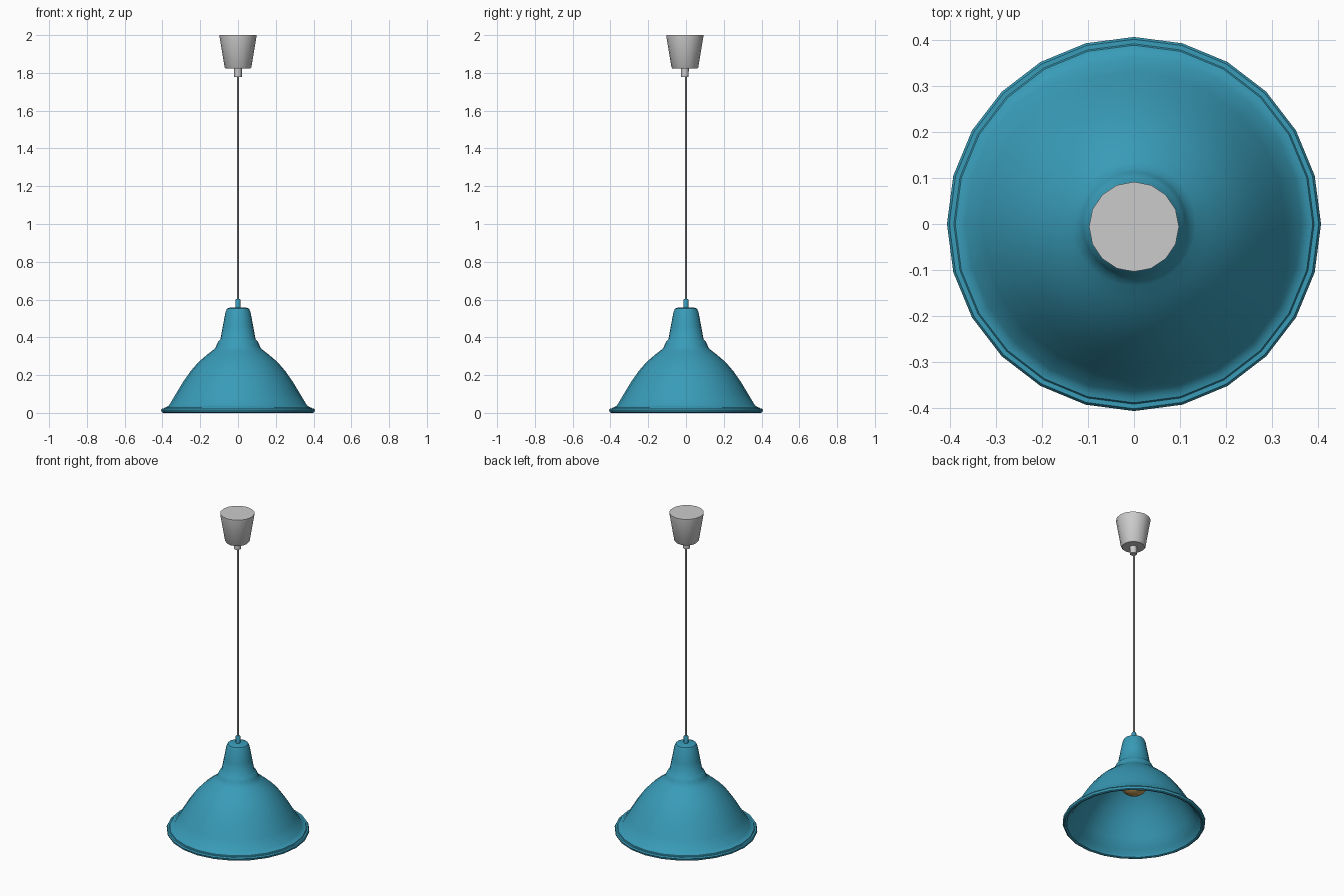
import bpy, bmesh, math

if "Cube" in bpy.data.objects:
    bpy.data.objects.remove(bpy.data.objects["Cube"])


def material(name, rgb):
    m = bpy.data.materials.new(name)
    m.diffuse_color = (*rgb, 1)
    m.use_nodes = True
    m.node_tree.nodes["Principled BSDF"].inputs["Base Color"].default_value = m.diffuse_color
    return m


def lathe(name, profile, sides, mat=None, closed=False, y=0.0, angle=40):
    """Revolve (radius, z) points about the z axis; radius 0 becomes a pole."""
    bm = bmesh.new()
    rings = []
    for r, z in profile:
        if r == 0:
            rings.append([bm.verts.new((0, y, z))] * sides)
        else:
            rings.append([bm.verts.new((r * math.cos(2 * math.pi * i / sides),
                                        y + r * math.sin(2 * math.pi * i / sides), z))
                          for i in range(sides)])
    pairs = list(zip(rings, rings[1:]))
    if closed:
        pairs.append((rings[-1], rings[0]))
    for a, b in pairs:
        for i in range(sides):
            j = (i + 1) % sides
            corners = list(dict.fromkeys((a[i], a[j], b[j], b[i])))
            bm.faces.new(corners)
    bmesh.ops.recalc_face_normals(bm, faces=bm.faces)
    mesh = bpy.data.meshes.new(name)
    bm.to_mesh(mesh)
    bm.free()
    ob = bpy.data.objects.new(name, mesh)
    bpy.context.collection.objects.link(ob)
    if mat:
        mesh.materials.append(mat)
    bpy.ops.object.select_all(action='DESELECT')
    ob.select_set(True)
    bpy.context.view_layer.objects.active = ob
    bpy.ops.object.shade_smooth_by_angle(angle=math.radians(angle))
    return ob


teal = material("teal_enamel", (0.04, 0.33, 0.48))
amber = material("amber_bulb", (0.55, 0.33, 0.10))

# Shade: outer skin from crown to rolled rim, then back up the inside
outer = [(0.0, 0.557), (0.045, 0.557), (0.058, 0.552), (0.066, 0.535),
         (0.08, 0.46), (0.093, 0.39), (0.104, 0.38), (0.113, 0.36),
         (0.121, 0.342), (0.135, 0.33), (0.165, 0.307), (0.21, 0.268),
         (0.25, 0.222), (0.29, 0.165), (0.33, 0.098), (0.365, 0.04), (0.38, 0.03)]
rim = [(0.389, 0.028), (0.392, 0.024), (0.402, 0.024), (0.407, 0.016),
       (0.403, 0.004), (0.395, 0.0), (0.384, 0.004), (0.378, 0.018)]
inner = [(max(r - 0.007, 0), z - 0.005) for r, z in reversed(outer[:-1])]
lathe("shade", outer + rim + inner, 24, teal)

# Cord grip on top of the shade
lathe("cord_grip", [(0, 0.55), (0.013, 0.55), (0.013, 0.598), (0.009, 0.603), (0, 0.603)],
      12, teal)

# Cord
lathe("cord", [(0, 0.59), (0.0045, 0.59), (0.0045, 1.79), (0, 1.79)], 8)

# Ceiling canopy with its cord nipple
lathe("ceiling_canopy", [(0, 2.0), (0.098, 2.0), (0.098, 1.992), (0.071, 1.83),
                         (0.065, 1.822), (0, 1.822)], 16, y=-0.006)
lathe("canopy_nipple", [(0, 1.83), (0.021, 1.83), (0.02, 1.777), (0, 1.777)],
      12, y=-0.006)

# Bulb and the socket that holds it inside the neck
R, ZC = 0.088, 0.283
globe = [(R * math.sin(math.radians(a)), ZC - R * math.cos(math.radians(a)))
         for a in range(15, 136, 15)]
lathe("bulb", [(0, ZC - R)] + globe + [(0.04, 0.375), (0.036, 0.41), (0, 0.41)],
      24, amber)
lathe("bulb_socket", [(0, 0.395), (0.042, 0.395), (0.042, 0.54), (0.03, 0.553), (0, 0.553)],
      16)
